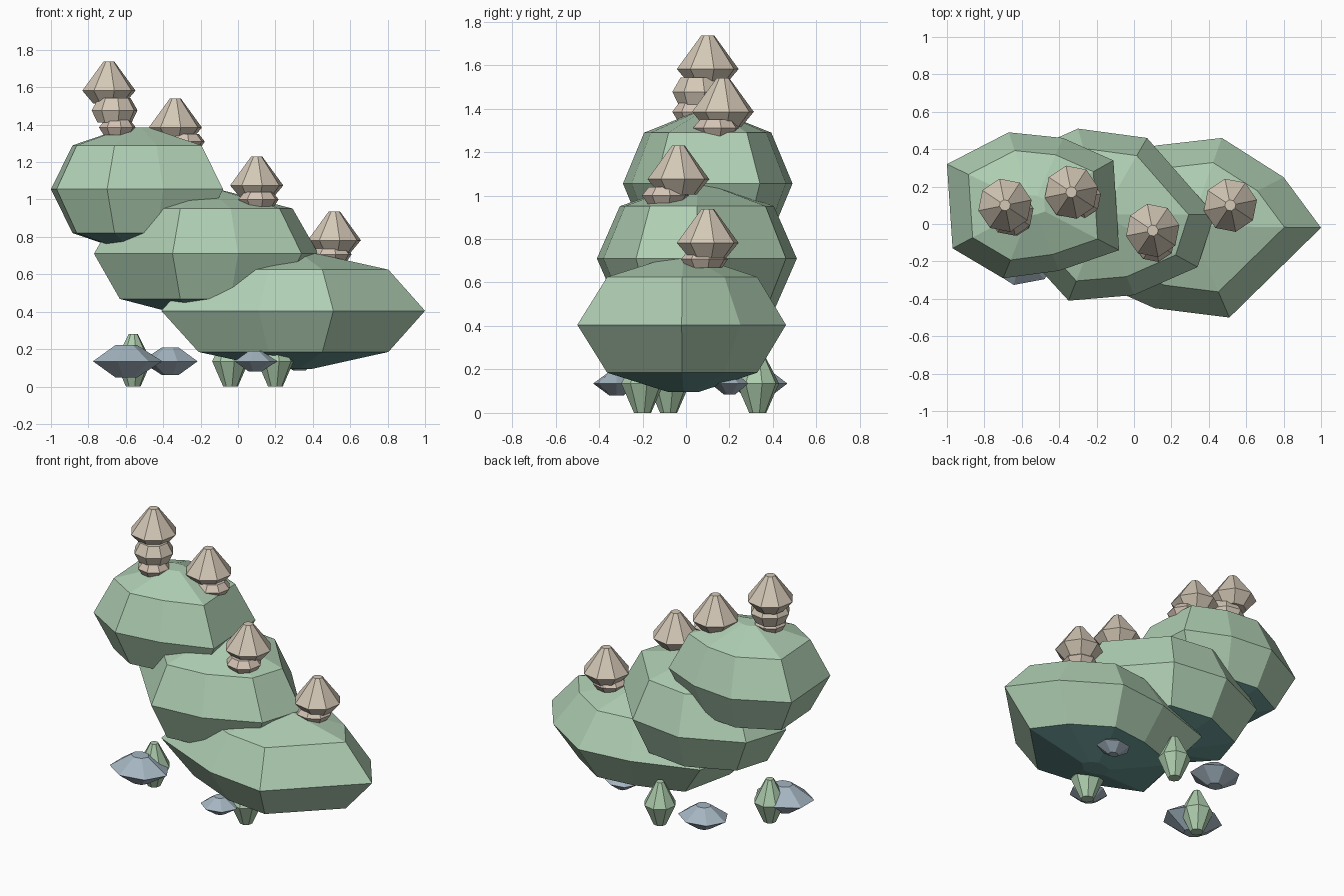
import bpy, bmesh, math

cube = bpy.data.objects.get("Cube")
if cube:
    bpy.data.objects.remove(cube, do_unlink=True)


def material(name, rgb):
    m = bpy.data.materials.new(name)
    m.use_nodes = True
    m.diffuse_color = (*rgb, 1)
    m.node_tree.nodes["Principled BSDF"].inputs["Base Color"].default_value = (*rgb, 1)
    return m


GREEN = material("moss green", (0.43, 0.62, 0.45))
TEAL = material("underside teal", (0.13, 0.29, 0.27))
LEAF = material("bush green", (0.42, 0.61, 0.42))
SAND = material("sand beige", (0.66, 0.58, 0.47))
CLAY = material("pale clay", (0.66, 0.55, 0.46))
STONE = material("blue grey stone", (0.37, 0.46, 0.53))


def ngon(sides, turn=0.0):
    """Unit polygon outline."""
    steps = [turn + i * math.tau / sides for i in range(sides)]
    return [(math.cos(a), math.sin(a)) for a in steps]


def loft(name, outline, profile, centre, mats, size=(1, 1)):
    """Stack scaled copies of an outline; profile holds (scale, z) from the bottom up."""
    bm = bmesh.new()
    cx, cy = centre
    rings = [[bm.verts.new((cx + x * s * size[0], cy + y * s * size[1], z))
              for x, y in outline] for s, z in profile]
    n = len(outline)
    for low, high in zip(rings, rings[1:]):
        for i in range(n):
            j = (i + 1) % n
            bm.faces.new((low[i], low[j], high[j], high[i]))
    bm.faces.new(rings[0][::-1])
    bm.faces.new(rings[-1])
    bmesh.ops.recalc_face_normals(bm, faces=bm.faces)
    # steep undersides take the second colour
    if len(mats) > 1:
        for f in bm.faces:
            f.material_index = int(f.normal.z < -0.8)
    mesh = bpy.data.meshes.new(name)
    bm.to_mesh(mesh)
    bm.free()
    for m in mats:
        mesh.materials.append(m)
    ob = bpy.data.objects.new(name, mesh)
    bpy.context.collection.objects.link(ob)
    return ob


# Three overlapping boulders: middle outline, centre, middle height, half height, shoulder scale
boulders = {
    "upper_boulder": ([(-1, .32), (-.97, -.13), (-.70, -.29), (-.40, -.25),
                       (-.08, -.14), (-.11, .34), (-.38, .46), (-.67, .49)],
                      (-.54, .10), 1.055, .33, .75),
    "middle_boulder": ([(.43, .05), (.07, .46), (-.30, .51), (-.68, .34),
                        (-.77, .05), (-.35, -.41), (0, -.38), (.34, -.23)],
                       (-.17, .05), .71, .34, .77),
    "lower_boulder": ([(1, -.02), (.80, .25), (.47, .46), (.12, .42),
                       (-.30, .28), (-.41, -.22), (.11, -.45), (.51, -.50)],
                      (.30, -.01), .405, .31, .72),
}
for name, (pts, (cx, cy), z, h, s) in boulders.items():
    outline = [(x - cx, y - cy) for x, y in pts]
    d = h * 0.71
    profile = [(.14, z - h), (s, z - d), (1, z), (s, z + d), (.14, z + h)]
    ob = loft(name, outline, profile, (cx, cy), [GREEN, TEAL])
    # only the cap below the lower shoulder is teal
    for f in ob.data.polygons:
        f.material_index = int(f.center.z < z - d)

# Stacked spires: cap at the top, smaller collars leaning away below
OCT = ngon(8, 0.2)


def cap(name, x, y, z):
    loft(name, OCT, [(.085, z - .07), (.145, z), (.03, z + .155)], (x, y), [SAND])


def collar(name, x, y, z, r, h, mat):
    loft(name, OCT, [(r * .75, z - h), (r, z), (r * .7, z + h)], (x, y), [mat])


cap("tall_spire_cap", -.69, .10, 1.582)
collar("tall_spire_middle", -.66, .06, 1.477, .125, .065, SAND)
collar("tall_spire_base", -.645, .035, 1.385, .10, .04, CLAY)
for i, (x, y, z, dx, dy) in enumerate([(-.335, .17, 1.385, .05, -.03),
                                       (.10, -.035, 1.075, .01, -.06),
                                       (.515, .10, .782, -.015, -.015)]):
    cap(f"spire_cap_{i + 1}", x, y, z)
    collar(f"spire_base_{i + 1}", x + dx, y + dy, z - .075, .11, .04, CLAY)

# Spindle bushes on the ground
for i, (x, y) in enumerate([(-.56, -.08), (-.04, .33), (.20, -.20)]):
    loft(f"bush_{i + 1}", OCT, [(.04, 0), (.10, .135), (.025, .28)], (x, y), [LEAF])

# Flat floating stones: centre, half widths, half height
stones = [(-.60, -.17, .195, .16, .088), (-.36, .33, .16, .14, .073),
          (.09, -.32, .12, .11, .055), (.33, .20, .11, .09, .05)]
for i, (x, y, rx, ry, h) in enumerate(stones):
    loft(f"stone_{i + 1}", ngon(7, i * math.pi), [(.3, .135 - h), (1, .135), (.3, .135 + h)],
         (x, y), [STONE], (rx, ry))
